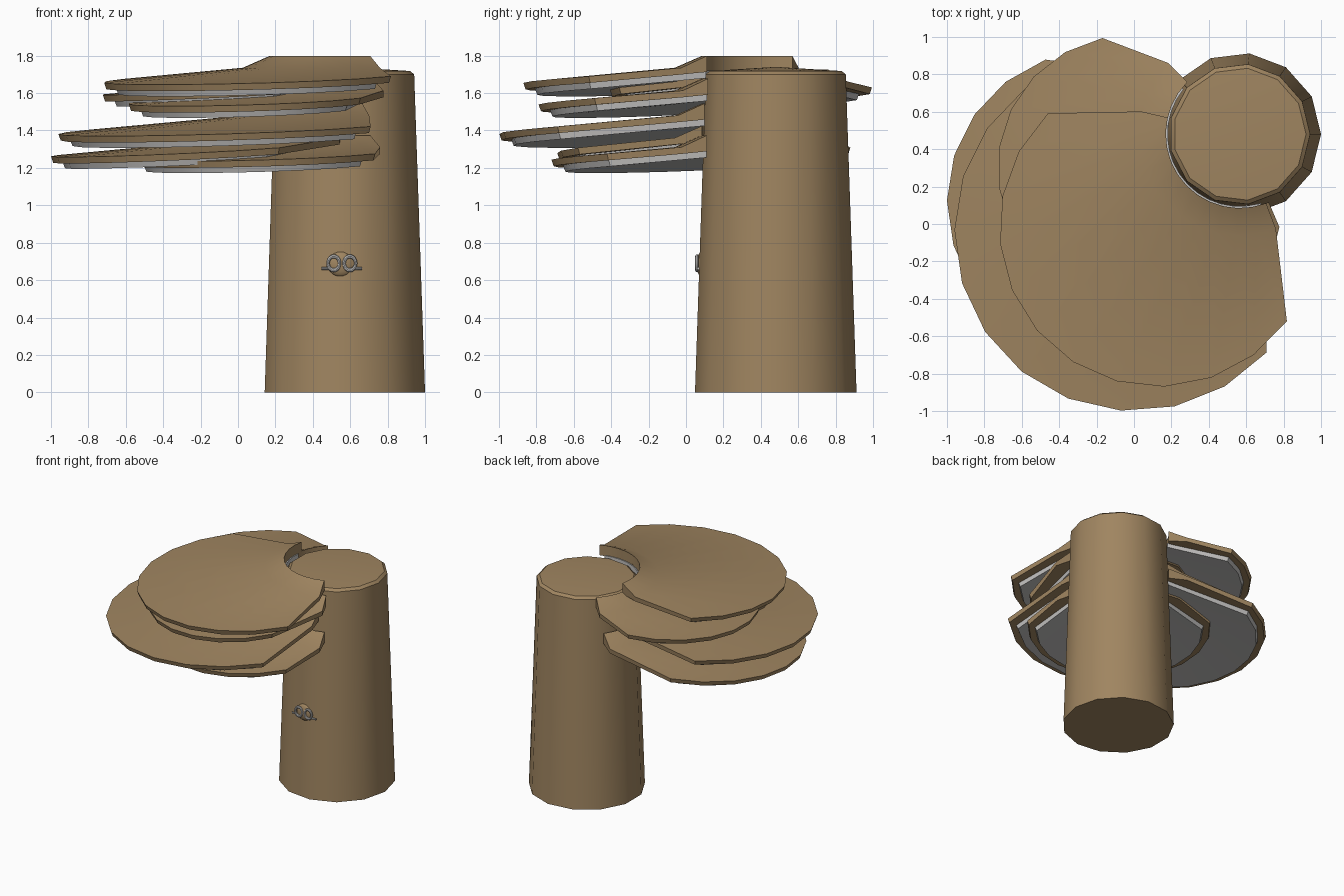
import bpy, bmesh, math

if "Cube" in bpy.data.objects:
    bpy.data.objects.remove(bpy.data.objects["Cube"])

TX, TY = 0.565, 0.48      # trunk axis


def material(name, rgb):
    m = bpy.data.materials.new(name)
    m.diffuse_color = (*rgb, 1)
    m.use_nodes = True
    m.node_tree.nodes["Principled BSDF"].inputs["Base Color"].default_value = m.diffuse_color
    return m


BROWN = material("bark brown", (0.35, 0.235, 0.118))
GREY = material("pale grey", (0.55, 0.54, 0.53))


def finish(bm, name, mat, angle=30):
    bmesh.ops.recalc_face_normals(bm, faces=bm.faces)
    me = bpy.data.meshes.new(name)
    bm.to_mesh(me)
    bm.free()
    ob = bpy.data.objects.new(name, me)
    bpy.context.collection.objects.link(ob)
    me.materials.append(mat)
    smooth(ob, angle)
    return ob


def smooth(ob, angle=30):
    bpy.ops.object.select_all(action='DESELECT')
    ob.select_set(True)
    bpy.context.view_layer.objects.active = ob
    bpy.ops.object.shade_smooth_by_angle(angle=math.radians(angle))


def arc(cx, cy, r, facing, half, n=12):
    """Points on an arc centred on the facing direction."""
    out = []
    for i in range(n):
        a = facing + math.radians(half) * (2 * i / (n - 1) - 1)
        out.append((cx + r * math.cos(a), cy + r * math.sin(a)))
    return out


def fan(name, mat, rings):
    """Closed solid: rings run around the cross-section, ends are capped."""
    bm = bmesh.new()
    vs = [[bm.verts.new(p) for p in ring] for ring in rings]
    k = len(vs)
    for a in range(k):
        r0, r1 = vs[a], vs[(a + 1) % k]
        for i in range(len(r0) - 1):
            bm.faces.new((r0[i], r0[i + 1], r1[i + 1], r1[i]))
    for end in (0, -1):
        bm.faces.new([ring[end] for ring in vs])
    return finish(bm, name, mat, 25)


def shelf(name, cx, cy, r, ztip):
    """Fan-shaped cap wrapped on the trunk, with a smaller grey plate below."""
    dx, dy = cx - TX, cy - TY
    facing, reach = math.atan2(dy, dx), math.hypot(dx, dy) + r

    def lift(pts, dz):
        return [(x, y, ztip + dz + 0.093 * (reach - math.hypot(x - TX, y - TY)))
                for x, y in pts]

    collar = arc(TX, TY, 0.395, facing, 62)
    middle = arc(TX, TY, 0.54, facing, 62)
    rim = arc(cx, cy, r, facing, 95)
    fan(name + "_cap", BROWN, [lift(collar, 0.05), lift(middle, 0.0), lift(rim, 0.0),
                               lift(arc(cx, cy, r - 0.012, facing, 95), -0.036),
                               lift(middle, -0.036), lift(collar, -0.036)])
    inner = arc(TX, TY, 0.385, facing, 56)
    fan(name + "_underside", GREY, [lift(inner, -0.03),
                                    lift(arc(cx, cy, r - 0.06, facing, 92), -0.03),
                                    lift(arc(cx, cy, r - 0.075, facing, 92), -0.07),
                                    lift(inner, -0.07)])


# Trunk with a slightly domed top
bm = bmesh.new()
N = 13
rings = []
for r, z in ((0.435, 0), (0.377, 1.70), (0.355, 1.718)):
    rings.append([bm.verts.new((TX + r * math.cos(2 * math.pi * i / N),
                                TY + r * math.sin(2 * math.pi * i / N), z))
                  for i in range(N)])
bm.faces.new(rings[0])
for lo, hi in zip(rings, rings[1:]):
    for i in range(N):
        j = (i + 1) % N
        bm.faces.new((lo[i], lo[j], hi[j], hi[i]))
apex = bm.verts.new((TX, TY, 1.74))
for i in range(N):
    bm.faces.new((rings[-1][i], rings[-1][(i + 1) % N], apex))
finish(bm, "trunk", BROWN, 35)

# Shelves, top to bottom: centre x, centre y, radius, tip height
for i, s in enumerate(((0.13, -0.02, 0.85, 1.645),
                       (-0.02, 0.30, 0.71, 1.590),
                       (0.09, -0.11, 0.68, 1.530),
                       (0.0, -0.04, 0.96, 1.370),
                       (-0.19, 0.12, 0.81, 1.258),
                       (0.15, 0.0, 0.72, 1.235))):
    shelf("shelf_%d" % (i + 1), *s)


# Small face: nose, ring eyes and side bars
def place(name, mat, scale=(1, 1, 1)):
    ob = bpy.context.object
    ob.name = name
    ob.scale = scale
    ob.data.materials.append(mat)
    smooth(ob, 40)


bpy.ops.mesh.primitive_uv_sphere_add(segments=16, ring_count=10, radius=1,
                                     location=(0.55, 0.085, 0.685))
place("nose", BROWN, (0.072, 0.03, 0.067))
for side, x in (("left", 0.512), ("right", 0.598)):
    s = -1 if side == "left" else 1
    bpy.ops.mesh.primitive_torus_add(major_segments=20, minor_segments=8,
                                     major_radius=0.031, minor_radius=0.009,
                                     location=(x, 0.058, 0.69),
                                     rotation=(math.pi / 2, 0, 0))
    place(side + "_eye_ring", GREY, (1, 1.2, 1))
    bpy.ops.mesh.primitive_cylinder_add(vertices=8, radius=0.007, depth=0.045,
                                        location=(x + s * 0.042, 0.066, 0.662),
                                        rotation=(0, math.pi / 2, 0))
    place(side + "_side_bar", GREY)
